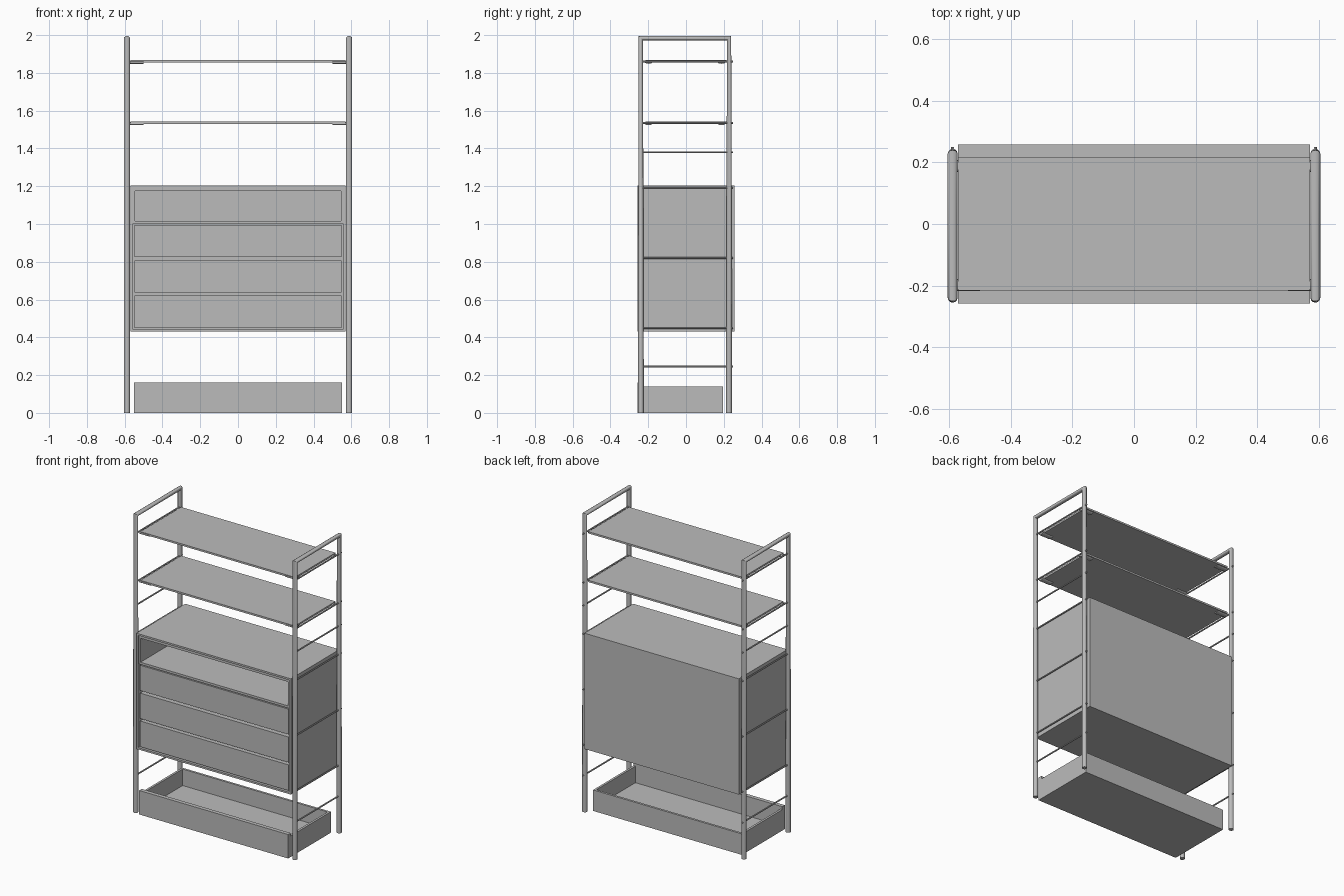
import bpy
import math
from mathutils import Vector

if "Cube" in bpy.data.objects:
    bpy.data.objects.remove(bpy.data.objects["Cube"], do_unlink=True)

grey = bpy.data.materials.new("plain_grey")
grey.use_nodes = True
colour = (0.5, 0.5, 0.5, 1)
grey.diffuse_color = colour
grey.node_tree.nodes["Principled BSDF"].inputs["Base Color"].default_value = colour


def box(name, x, y, z):
    """Box given by its (min, max) range on each axis."""
    ranges = (x, y, z)
    bpy.ops.mesh.primitive_cube_add(size=1, location=[(a + b) / 2 for a, b in ranges])
    ob = bpy.context.object
    ob.name = name
    ob.scale = [b - a for a, b in ranges]
    bpy.ops.object.transform_apply(location=False, rotation=False, scale=True)
    ob.data.materials.append(grey)
    return ob


def tube(name, points, radius, resolution=4):
    """Round tube with mitred corners along a path."""
    curve = bpy.data.curves.new(name, "CURVE")
    curve.dimensions = "3D"
    curve.bevel_depth = radius
    curve.bevel_resolution = resolution
    curve.use_fill_caps = True
    spline = curve.splines.new("POLY")
    spline.points.add(len(points) - 1)
    for target, p in zip(spline.points, points):
        target.co = (*p, 1)
    ob = bpy.data.objects.new(name, curve)
    bpy.context.collection.objects.link(ob)
    bpy.ops.object.select_all(action="DESELECT")
    ob.select_set(True)
    bpy.context.view_layer.objects.active = ob
    bpy.ops.object.convert(target="MESH")
    ob = bpy.context.object
    ob.data.materials.clear()
    ob.data.materials.append(grey)
    bpy.ops.object.shade_smooth_by_angle(angle=math.radians(40))
    return ob


SHELVES = (1.86, 1.535)
RUNGS = SHELVES + (1.38, 1.19, 0.82, 0.45, 0.245)
FRONT, BACK = -0.239, 0.228
W = 0.57       # half width between the ladders
D = 0.257      # half depth of the cabinet

# Ladder frames with rungs running through the back post
for side, s in (("left", 1), ("right", -1)):
    x = s * 0.588
    tube(side + "_ladder_frame", [(x, FRONT, 0), (x, FRONT, 1.984),
                                  (x, BACK, 1.984), (x, BACK, 0)], 0.016)
    for z in RUNGS:
        tube(side + "_rung", [(x, FRONT, z), (x, 0.25, z)], 0.005, 2)

# Open shelves with flattened support clips under the ends
for z in SHELVES:
    box("open_shelf", (-W, W), (-0.215, 0.215), (z - 0.005, z + 0.007))
    for s in (-1, 1):
        for y in (-0.198, 0.188):
            clip = tube("shelf_clip", [(s * 0.5, 0, 0), (s * 0.58, 0, 0)], 0.02)
            for v in clip.data.vertices:
                v.co.z *= 0.4
            clip.location = Vector((0, y, z - 0.004))

# Cabinet shell
LOW, HIGH, T = 0.432, 1.205, 0.012
box("cabinet_top", (-W, W), (-D, D), (HIGH - T, HIGH))
box("cabinet_bottom", (-W, W), (-D, D), (LOW, LOW + T))
box("cabinet_back", (-W, W), (D - T, D), (LOW + T, HIGH - T))
for s in (-1, 1):
    a, b = sorted((s * W, s * (W - T)))
    box("cabinet_side", (a, b), (-D, D - T), (LOW + T, HIGH - T))

# Open compartment: lining panels around the recess
INNER = W - T
box("compartment_floor", (-INNER, INNER), (-0.25, D - T), (1.0, 1.015))
box("compartment_ceiling", (-INNER, INNER), (-0.25, D - T), (1.175, HIGH - T))
for s in (-1, 1):
    a, b = sorted((s * INNER, s * 0.545))
    box("compartment_wall", (a, b), (-0.25, D - T), (1.015, 1.175))

# Closed drawers with slim shadow gaps
for z0, z1 in ((0.825, 0.994), (0.638, 0.808), (0.45, 0.622)):
    box("drawer", (-0.549, 0.549), (-0.25, D - 0.02), (z0, z1))

# Low floor tray with a taller front board
TX, TB = 0.55, 0.195
box("tray_front", (-TX, TX), (-D, -0.23), (0, 0.16))
box("tray_floor", (-TX + 0.015, TX - 0.015), (-0.23, TB - 0.015), (0, 0.03))
box("tray_back", (-TX, TX), (TB - 0.015, TB), (0, 0.14))
for s in (-1, 1):
    a, b = sorted((s * TX, s * (TX - 0.015)))
    box("tray_side", (a, b), (-0.23, TB - 0.015), (0, 0.14))
